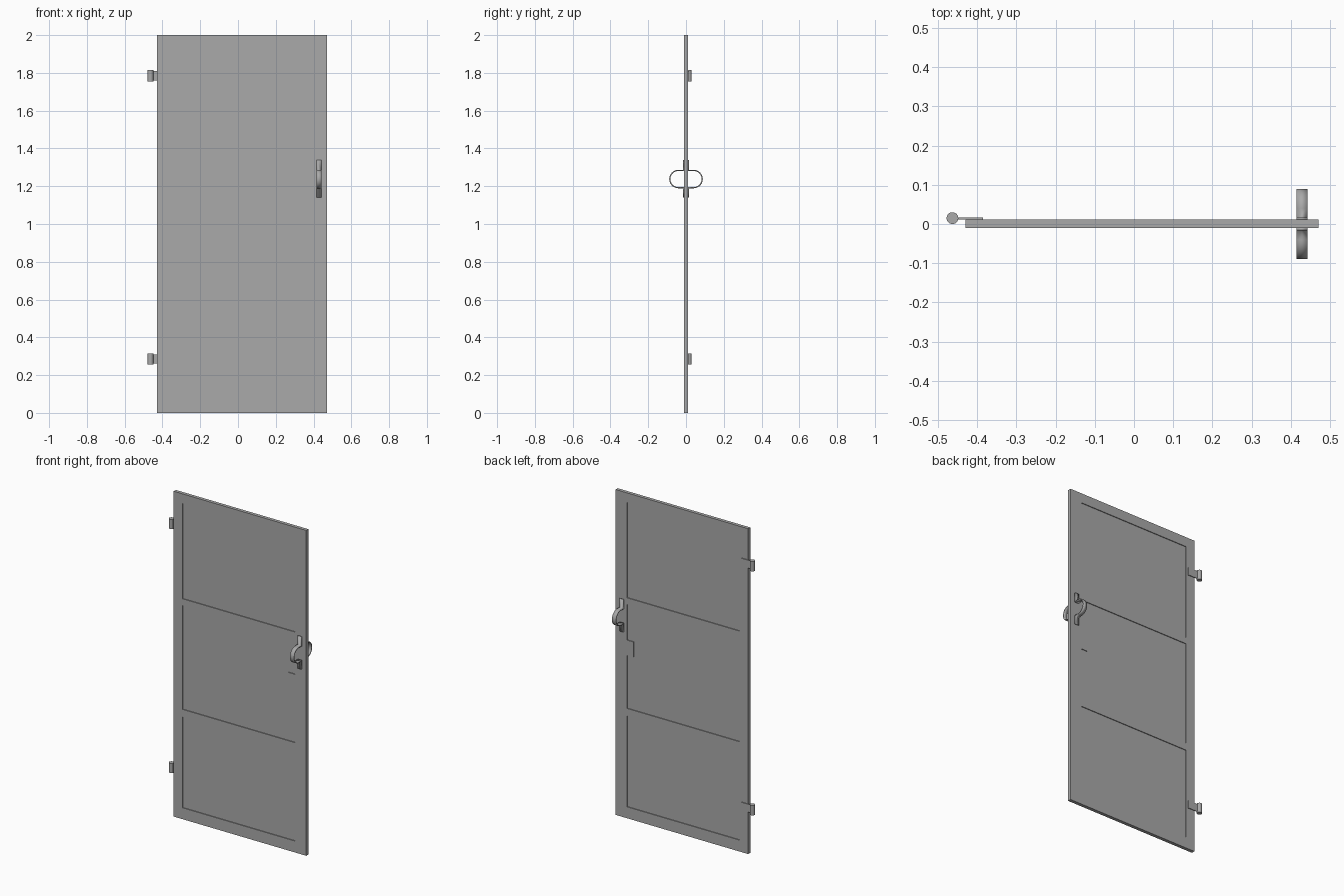
import bpy, bmesh, math
from mathutils import Matrix

if "Cube" in bpy.data.objects:
    bpy.data.objects.remove(bpy.data.objects["Cube"])

grey = bpy.data.materials.new("plain_grey")
grey.use_nodes = True
colour = (0.4, 0.4, 0.4, 1)
grey.diffuse_color = colour
grey.node_tree.nodes["Principled BSDF"].inputs["Base Color"].default_value = colour

FRONT, BACK = -0.01, 0.011


def finish(name, bm, smooth=False):
    bmesh.ops.recalc_face_normals(bm, faces=bm.faces)
    mesh = bpy.data.meshes.new(name)
    bm.to_mesh(mesh)
    bm.free()
    mesh.materials.append(grey)
    ob = bpy.data.objects.new(name, mesh)
    bpy.context.collection.objects.link(ob)
    if smooth:
        bpy.ops.object.select_all(action="DESELECT")
        ob.select_set(True)
        bpy.context.view_layer.objects.active = ob
        bpy.ops.object.shade_smooth_by_angle(angle=math.radians(40))
    return ob


def add_box(bm, lo, hi):
    size = [b - a for a, b in zip(lo, hi)]
    mid = [(a + b) / 2 for a, b in zip(lo, hi)]
    bmesh.ops.create_cube(bm, size=1, matrix=Matrix.Translation(mid) @ Matrix.Diagonal((*size, 1)))


# Door frame: stiles, rails and lock block cut from one grid
xs = [-0.43, -0.37, 0.35, 0.393, 0.471]
zs = [0, 0.07, 0.63, 0.675, 1.0, 1.095, 1.315, 1.355, 1.94, 2]
rails = {0, 2, 6, 8}
lock_cell = (2, 4)
bm = bmesh.new()
grid = [[bm.verts.new((x, FRONT, z)) for z in zs] for x in xs]
for i in range(len(xs) - 1):
    for j in range(len(zs) - 1):
        if i in (0, 3) or j in rails or (i, j) == lock_cell:
            bm.faces.new((grid[i][j], grid[i + 1][j], grid[i + 1][j + 1], grid[i][j + 1]))
bmesh.ops.delete(bm, geom=[v for v in bm.verts if not v.link_faces], context="VERTS")
solid = bmesh.ops.extrude_face_region(bm, geom=bm.faces[:], use_keep_orig=True)
moved = [g for g in solid["geom"] if isinstance(g, bmesh.types.BMVert)]
bmesh.ops.translate(bm, verts=moved, vec=(0, BACK - FRONT, 0))
bmesh.ops.dissolve_limit(bm, angle_limit=0.01, verts=bm.verts, edges=bm.edges)
finish("door_frame", bm)

# Recessed panels between the rails
for name, low, high in (("lower", 0.07, 0.63), ("middle", 0.675, 1.315), ("upper", 1.355, 1.94)):
    bm = bmesh.new()
    add_box(bm, (-0.375, FRONT + 0.005, low - 0.005), (0.398, BACK - 0.005, high + 0.005))
    finish(name + "_panel", bm)

# Hinges: a leaf on the back and a round knuckle beside the door
for name, z in (("lower", 0.285), ("upper", 1.785)):
    bm = bmesh.new()
    add_box(bm, (-0.465, BACK, z - 0.024), (-0.385, BACK + 0.005, z + 0.024))
    bmesh.ops.create_cone(bm, cap_ends=True, segments=24, radius1=0.015, radius2=0.015,
                          depth=0.06, matrix=Matrix.Translation((-0.463, 0.015, z)))
    finish(name + "_hinge", bm, smooth=True)

# Pull handles: bent straps with a mounting tab at each end
STRAP, RADIUS, MID = 0.006, 0.046, 1.238
for name, side, face in (("front", -1, FRONT), ("back", 1, BACK)):
    root = abs(face) + STRAP / 2
    path = [(root, 1.34), (root, MID + RADIUS)]
    for k in range(17):
        a = math.pi / 2 - math.pi * k / 16
        path.append((0.04 + RADIUS * math.cos(a), MID + RADIUS * math.sin(a)))
    path += [(root, MID - RADIUS), (root, 1.14)]
    bm = bmesh.new()
    rows = [[bm.verts.new((x, side * y, z)) for x in (0.415, 0.442)] for y, z in path]
    for p, q in zip(rows, rows[1:]):
        bm.faces.new((p[0], p[1], q[1], q[0]))
    handle = finish(name + "_handle", bm, smooth=True)
    strap = handle.modifiers.new("strap_thickness", "SOLIDIFY")
    strap.thickness, strap.offset, strap.use_even_offset = STRAP, 0, True
